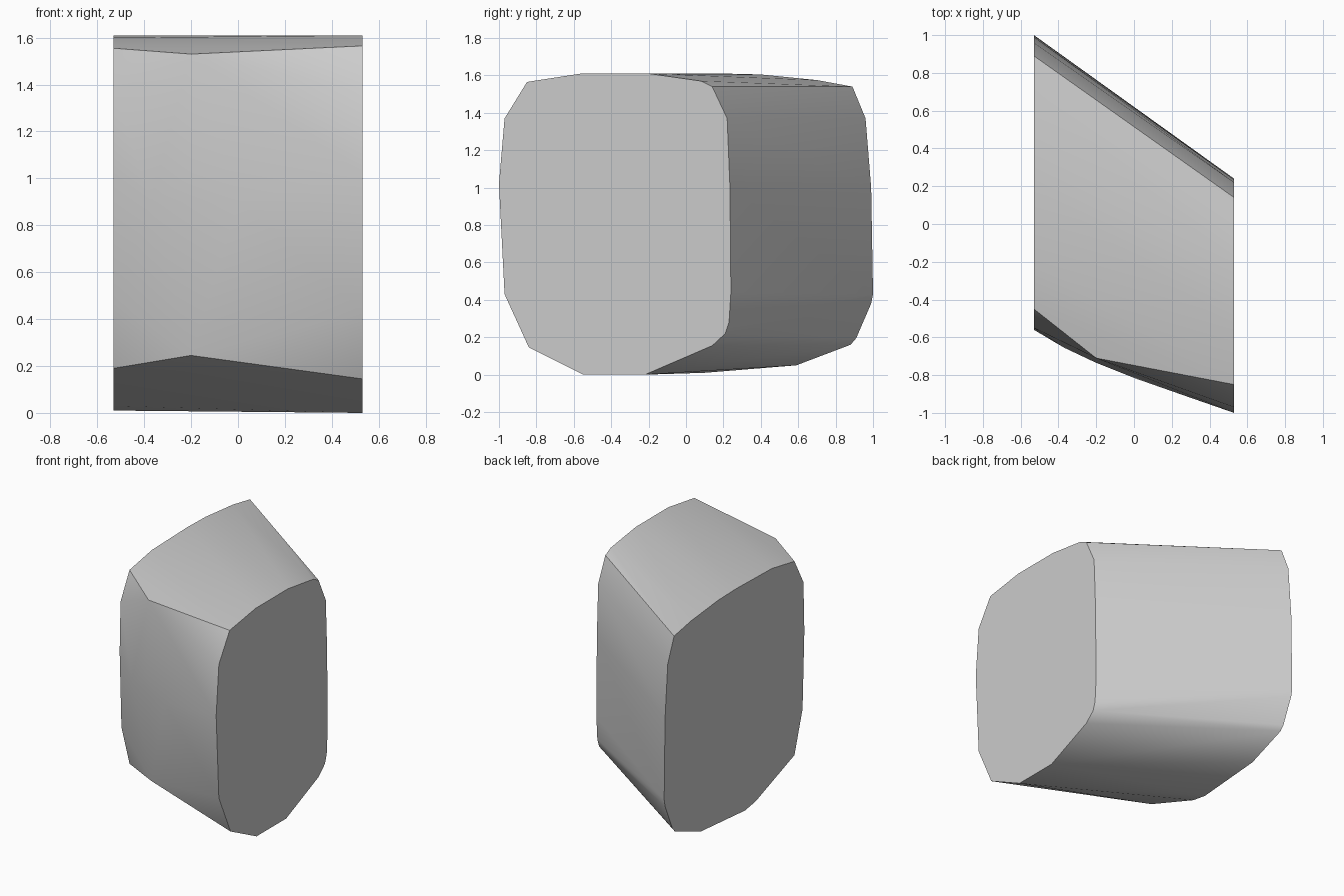
import bpy
import bmesh

cube = bpy.data.objects.get("Cube")
if cube:
    bpy.data.objects.remove(cube, do_unlink=True)

HALF = 0.53

# Flat end outlines as (y, z)
near_end = [(-0.55, 0), (-0.84, 0.145), (-0.97, 0.43), (-1, 1.02), (-0.97, 1.37),
            (-0.85, 1.565), (-0.56, 1.61), (-0.2, 1.61), (0.08, 1.57), (0.14, 1.54),
            (0.22, 1.37), (0.235, 1), (0.24, 0.44), (0.23, 0.28), (0.21, 0.22),
            (0.14, 0.155), (-0.22, 0)]
far_end = [(0.1, 0.01), (-0.02, 0.03), (-0.45, 0.19), (-0.54, 0.48), (-0.56, 1.02),
           (-0.55, 1.37), (-0.45, 1.555), (-0.2, 1.6), (0.2, 1.61), (0.4, 1.605),
           (0.7, 1.575), (0.89, 1.54), (0.96, 1.37), (0.99, 1), (1, 0.43),
           (0.99, 0.38), (0.91, 0.195), (0.88, 0.16), (0.59, 0.05)]
# Bulge of the front side between the two ends
front_bulge = [(-0.2, -0.71, 1.53), (-0.2, -0.735, 1.0), (-0.2, -0.68, 0.245),
               (-0.37, -0.655, 0.9), (0, -0.815, 0.9), (0.3, -0.92, 0.9)]

points = [(HALF, y, z) for y, z in near_end]
points += [(-HALF, y, z) for y, z in far_end]
points += front_bulge

# Faceted stone block wrapped tightly around the outlines
bm = bmesh.new()
for p in points:
    bm.verts.new(p)
hull = bmesh.ops.convex_hull(bm, input=bm.verts)
loose = [v for v in bm.verts if not v.link_faces]
bmesh.ops.delete(bm, geom=loose, context='VERTS')
bmesh.ops.dissolve_limit(bm, angle_limit=0.01, verts=bm.verts, edges=bm.edges)
bmesh.ops.recalc_face_normals(bm, faces=bm.faces)
mesh = bpy.data.meshes.new("stone_block")
bm.to_mesh(mesh)
bm.free()

block = bpy.data.objects.new("stone_block", mesh)
bpy.context.collection.objects.link(block)

# Plain grey stone
grey = bpy.data.materials.new("light_grey")
grey.use_nodes = True
colour = (0.6, 0.6, 0.6, 1)
grey.diffuse_color = colour
grey.node_tree.nodes["Principled BSDF"].inputs["Base Color"].default_value = colour
mesh.materials.append(grey)

bpy.ops.object.select_all(action='DESELECT')
block.select_set(True)
bpy.context.view_layer.objects.active = block
bpy.ops.object.shade_smooth_by_angle(angle=0.55)
